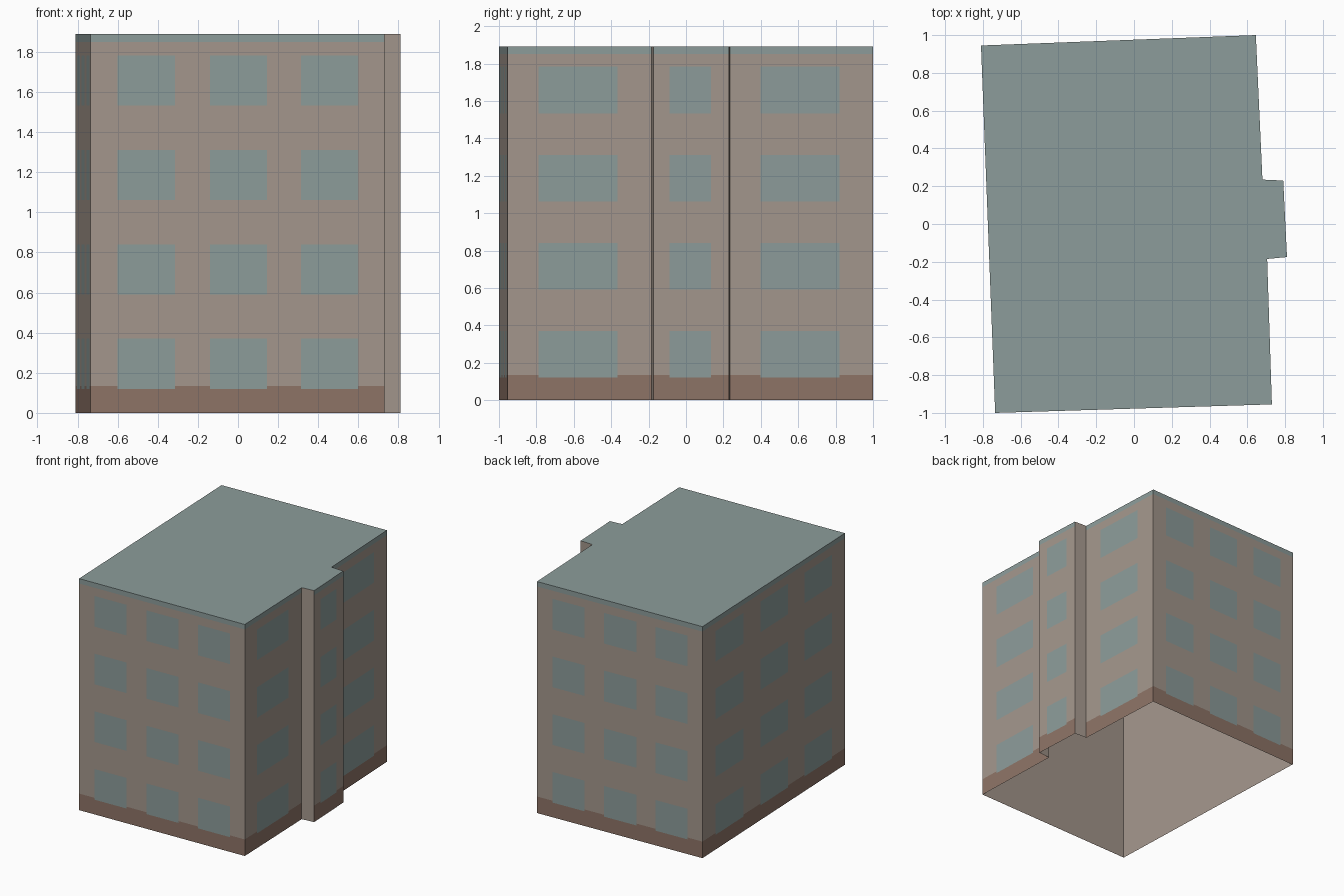
import bpy
import bmesh
from mathutils import Vector

cube = bpy.data.objects.get("Cube")
if cube:
    bpy.data.objects.remove(cube)


def make_material(name, colour):
    mat = bpy.data.materials.new(name)
    mat.use_nodes = True
    rgba = (*colour, 1.0)
    mat.diffuse_color = rgba
    bsdf = mat.node_tree.nodes["Principled BSDF"]
    bsdf.inputs["Base Color"].default_value = rgba
    bsdf.inputs["Roughness"].default_value = 0.9
    return mat


PLASTER, BRICK, SLATE = range(3)
MATERIALS = [
    make_material("tan plaster", (0.37, 0.31, 0.265)),
    make_material("brown plinth", (0.27, 0.175, 0.135)),
    make_material("grey blue glass and roof", (0.265, 0.335, 0.325)),
]

HEIGHT = 1.89
PLINTH_TOP = 0.135
TRIM_BOTTOM = 1.85
STOREYS = [(0.12 + 0.471 * i, 0.37 + 0.471 * i) for i in range(4)]

# Footprint corners, counter-clockwise from the front right corner
FOOTPRINT = [(-0.735, -1.0), (0.73, -0.955), (0.705, -0.185), (0.81, -0.175),
             (0.79, 0.23), (0.68, 0.235), (0.645, 1.0), (-0.81, 0.945)]

# Window spans along each wall, as fractions of its length
THREE = [(0.092, 0.287), (0.406, 0.6), (0.717, 0.911)]
ONE = [(0.215, 0.765)]
WALLS = [("front_wall", THREE), ("side_wall_front", ONE), ("bay_front_return", None),
         ("bay_wall", ONE), ("bay_back_return", None), ("side_wall_back", ONE),
         ("back_wall", THREE), ("long_side_wall", THREE)]


def finish(bm, name):
    mesh = bpy.data.meshes.new(name)
    bm.to_mesh(mesh)
    bm.free()
    for mat in MATERIALS:
        mesh.materials.append(mat)
    obj = bpy.data.objects.new(name, mesh)
    bpy.context.collection.objects.link(obj)
    return obj


def inside(value, spans):
    return any(low < value < high for low, high in spans)


def cell_colour(u, z, windows):
    if inside(u, windows) and inside(z, STOREYS):
        return SLATE
    if z < PLINTH_TOP:
        return BRICK
    return SLATE if z > TRIM_BOTTOM else PLASTER


def build_wall(name, start, end, windows):
    """Wall cut into cells along the window, plinth and trim lines."""
    us, zs = [0, 1], [0, HEIGHT]
    if windows:
        us = sorted(us + [u for span in windows for u in span])
        zs = sorted(zs + [PLINTH_TOP, TRIM_BOTTOM] + [z for s in STOREYS for z in s])
    a, b = Vector((*start, 0)), Vector((*end, 0))
    bm = bmesh.new()
    grid = [[bm.verts.new(a.lerp(b, u) + Vector((0, 0, z))) for z in zs] for u in us]
    for i in range(len(us) - 1):
        for j in range(len(zs) - 1):
            face = bm.faces.new((grid[i][j], grid[i + 1][j],
                                 grid[i + 1][j + 1], grid[i][j + 1]))
            if windows:
                face.material_index = cell_colour((us[i] + us[i + 1]) / 2,
                                                  (zs[j] + zs[j + 1]) / 2, windows)
    finish(bm, name)


# Outer walls with windows, plinth and roof trim
for k, (wall_name, spans) in enumerate(WALLS):
    build_wall(wall_name, FOOTPRINT[k], FOOTPRINT[(k + 1) % len(FOOTPRINT)], spans)

# Flat roof
bm = bmesh.new()
roof = bm.faces.new([bm.verts.new((x, y, HEIGHT)) for x, y in FOOTPRINT])
roof.material_index = SLATE
finish(bm, "roof")

# Plain inner lining, open at the bottom
bm = bmesh.new()
rings = [[bm.verts.new((x * 0.995, y * 0.995, z)) for x, y in FOOTPRINT]
         for z in (0, HEIGHT - 0.008)]
for k in range(len(FOOTPRINT)):
    n = (k + 1) % len(FOOTPRINT)
    bm.faces.new((rings[0][n], rings[0][k], rings[1][k], rings[1][n]))
bm.faces.new(list(reversed(rings[1])))
finish(bm, "inner_lining")
